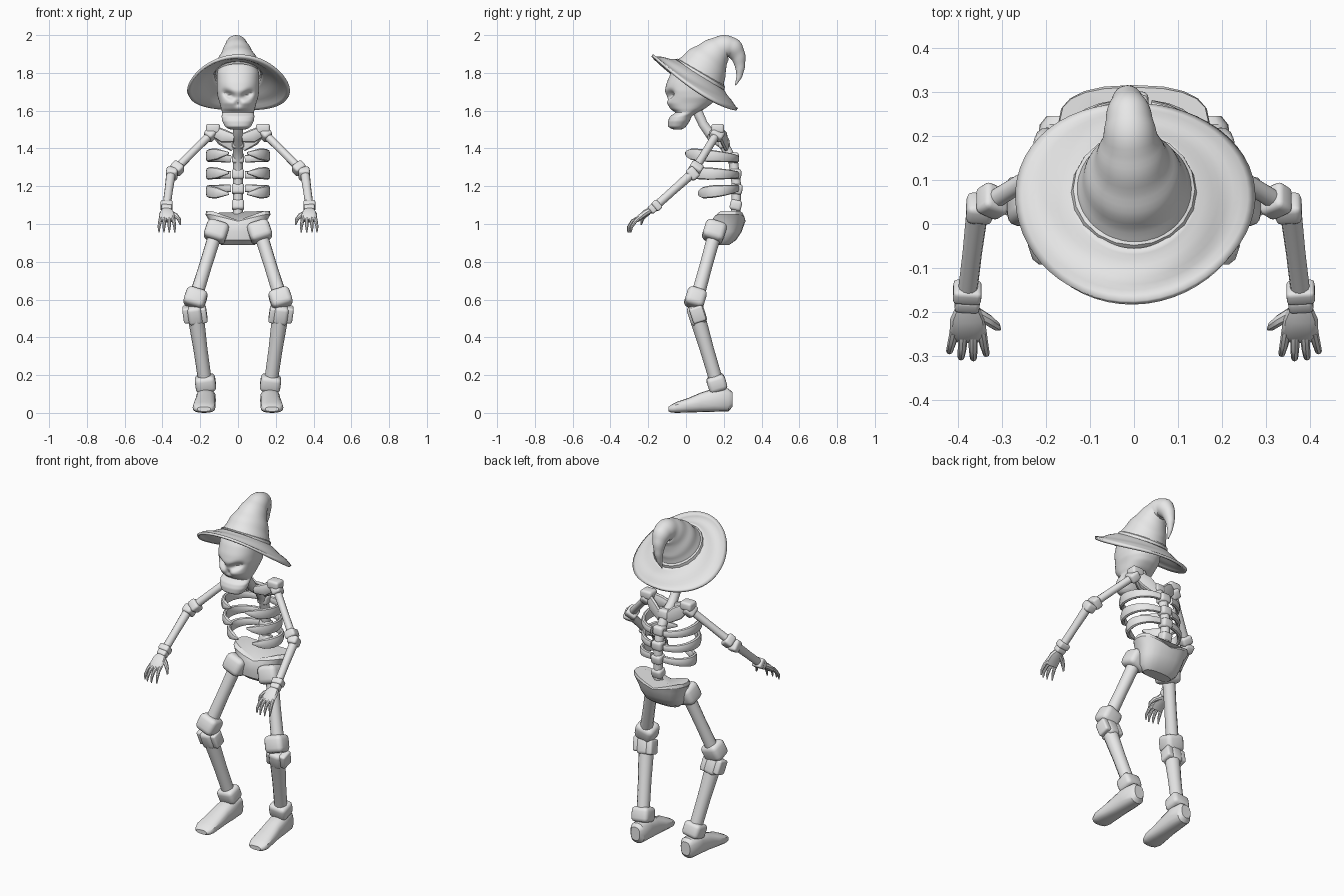
import bpy, bmesh, math
from mathutils import Vector, Matrix

if "Cube" in bpy.data.objects:
    bpy.data.objects.remove(bpy.data.objects["Cube"], do_unlink=True)

X, Y, Z = Vector((1, 0, 0)), Vector((0, 1, 0)), Vector((0, 0, 1))
grey = bpy.data.materials.new("light grey")
grey.use_nodes = True
grey.diffuse_color = (0.8, 0.8, 0.8, 1)
grey.node_tree.nodes["Principled BSDF"].inputs["Base Color"].default_value = (0.8, 0.8, 0.8, 1)


def finish(name, bm, angle=40):
    bmesh.ops.recalc_face_normals(bm, faces=bm.faces)
    mesh = bpy.data.meshes.new(name)
    bm.to_mesh(mesh)
    bm.free()
    mesh.materials.append(grey)
    ob = bpy.data.objects.new(name, mesh)
    bpy.context.collection.objects.link(ob)
    bpy.ops.object.select_all(action="DESELECT")
    ob.select_set(True)
    bpy.context.view_layer.objects.active = ob
    bpy.ops.object.shade_smooth_by_angle(angle=math.radians(angle))
    return ob


def frame(direction, ref):
    t = Vector(direction).normalized()
    u = (ref - t * ref.dot(t)).normalized()
    return u, t.cross(u), t


def loft(name, path, radii, sides=12, ref=X, axis=None, power=1.0, caps=True, shape=None, angle=40):
    """Sweep an elliptical section with per-point radii along a path."""
    pts = [Vector(p) for p in path]
    bm = bmesh.new()
    rings = []
    for i, p in enumerate(pts):
        t = axis or pts[min(i + 1, len(pts) - 1)] - pts[max(i - 1, 0)]
        u, v, _ = frame(t, ref)
        a, b = radii[i] if isinstance(radii[i], tuple) else (radii[i], radii[i])
        ring = []
        for k in range(sides):
            w = 2 * math.pi * k / sides
            c, s = math.cos(w), math.sin(w)
            c, s = math.copysign(abs(c) ** power, c), math.copysign(abs(s) ** power, s)
            co = p + u * a * c + v * b * s
            ring.append(bm.verts.new(shape(co) if shape else co))
        rings.append(ring)
    for r0, r1 in zip(rings, rings[1:]):
        for k in range(sides):
            n = (k + 1) % sides
            bm.faces.new((r0[k], r0[n], r1[n], r1[k]))
    if caps:
        bm.faces.new(rings[0])
        bm.faces.new(rings[-1])
    return finish(name, bm, angle)


def joint(name, centre, size, direction=Z):
    """Rounded block lined up with a bone."""
    bm = bmesh.new()
    bmesh.ops.create_cube(bm, size=1)
    bmesh.ops.scale(bm, vec=size, verts=bm.verts)
    bmesh.ops.bevel(bm, geom=bm.edges[:], offset=min(size) * 0.27, segments=3, profile=0.5, affect="EDGES")
    u, v, t = frame(direction, X)
    bmesh.ops.transform(bm, matrix=Matrix((u, v, t)).transposed().to_4x4(), verts=bm.verts)
    bmesh.ops.translate(bm, vec=centre, verts=bm.verts)
    return finish(name, bm, 50)


def bone(name, a, b, ra, rb):
    a, b = Vector(a), Vector(b)
    return loft(name, [a, a.lerp(b, 0.5), b], [ra, (ra + rb) * 0.47, rb])


def stack(name, rows, **kw):
    """Loft from rows of height, front y, back y, half width."""
    return loft(name, [(0, (f + b) / 2, z) for z, f, b, w in rows],
                [(w, (b - f) / 2) for z, f, b, w in rows], axis=Z, **kw)


def densify(rows, n):
    out = [tuple(p + (q - p) * i / n for p, q in zip(r0, r1))
           for r0, r1 in zip(rows, rows[1:]) for i in range(n)]
    return out + [rows[-1]]


def subdivide(ob):
    ob.modifiers.new("smooth", "SUBSURF").levels = 1
    ob.modifiers["smooth"].render_levels = 1


# Skull with pressed-in eye sockets and nose
def face(co):
    if co.y < 0.02:
        dx = abs(co.x) - 0.05
        dz = co.z - 1.685 - 0.4 * dx
        co.y += 0.04 * math.exp(-(dx / 0.03) ** 2 - (dz / 0.017) ** 2)
        co.y += 0.03 * math.exp(-(co.x / 0.014) ** 2 - ((co.z - 1.64) / 0.016) ** 2)
    return co


skull_rows = [(1.5, -.07, -.02, .045), (1.515, -.095, 0, .068), (1.545, -.096, .02, .084),
              (1.57, -.085, .03, .087), (1.59, -.055, .06, .083), (1.61, -.085, .1, .09),
              (1.64, -.108, .14, .097), (1.67, -.104, .16, .107), (1.705, -.113, .165, .112),
              (1.75, -.102, .165, .113), (1.8, -.08, .155, .112), (1.84, -.052, .14, .098),
              (1.865, -.02, .12, .075), (1.88, .02, .08, .035)]
subdivide(stack("skull", densify(skull_rows, 3), sides=48, power=0.9, shape=face, angle=60))


# Hat: drooping crown, band and wide tilted brim
crown = densify([(.07, 1.785, .135), (.11, 1.85, .112), (.155, 1.905, .08), (.205, 1.94, .06),
                 (.25, 1.93, .052), (.278, 1.885, .036), (.287, 1.83, .024), (.282, 1.78, .014),
                 (.262, 1.735, .003)], 3)
subdivide(loft("hat_crown", [(-.025 * i / len(crown), y, z) for i, (y, z, r) in enumerate(crown)],
               [(r * (1 + .035 * math.sin(i * 2.1)), r * (1.08 + .035 * math.sin(i * 2.1 + 1)))
                for i, (y, z, r) in enumerate(crown)], sides=28, caps=False, angle=60))
loft("hat_band", [(0, .066, 1.778), (0, .07, 1.785), (0, .079, 1.8), (0, .083, 1.807)],
     [(.132, .142), (.143, .153), (.138, .148), (.122, .132)], sides=20, caps=False)

bm = bmesh.new()
SEG, RINGS = 56, 9
rows = []
for i in range(RINGS + 1):
    t = i / RINGS
    row = []
    for k in range(SEG):
        w = 2 * math.pi * k / SEG
        c, s = math.cos(w), math.sin(w)
        wob = 1 + t * 0.02 * math.sin(3 * w + 0.6)
        x = c * (.125 + .143 * t) * wob
        y = .07 - .02 * t + s * (.125 + .1 * t) * wob
        z = 1.75 - .633 * (y - .05) + .05 * (1 - t) ** 1.5 - .045 * t * t * c * c
        z += .006 * math.sin(9 * t + 2 * w) * t
        row.append(bm.verts.new((x, y, z)))
    rows.append(row)
for r0, r1 in zip(rows, rows[1:]):
    for k in range(SEG):
        n = (k + 1) % SEG
        bm.faces.new((r0[k], r1[k], r1[n], r0[n]))
brim = finish("hat_brim", bm, 60)
solid = brim.modifiers.new("thickness", "SOLIDIFY")
solid.thickness = 0.014
solid.offset = 0

# Spine, neck and vertebrae
spine = [(0, .05, 1.62), (0, .09, 1.53), (0, .135, 1.465), (0, .2, 1.42), (0, .25, 1.33),
         (0, .268, 1.2), (0, .262, 1.04)]
loft("spine", spine, [.028, .026, .028, .028, .027, .026, .026], sides=10)
for i, (y, z) in enumerate([(.2, 1.43), (.25, 1.35), (.262, 1.265), (.268, 1.185), (.264, 1.1)]):
    joint(f"vertebra_{i + 1}", (0, y, z), (.066, .062, .056), (0, .15 - .1 * i, -1))

# Pelvis bowl, dipping at the middle of its rim
def hip_rim(co):
    if co.z > 1.0:
        co.z -= .05 * max(0, 1 - abs(co.x) / .14) * (co.z - 1.0) / .07
    return co


stack("pelvis", [(.89, .16, .23, .09), (.915, .13, .265, .12), (.96, .125, .295, .135),
                 (1.01, .13, .31, .148), (1.05, .14, .315, .172), (1.07, .16, .31, .168)],
      sides=20, power=.8, shape=hip_rim, angle=30)

for s, side in ((-1, "right"), (1, "left")):
    def P(x, y, z):
        return Vector((s * x, y, z))

    # Ribs
    for i, (zb, zf, yf) in enumerate([(1.345, 1.375, -.005), (1.26, 1.272, .01), (1.19, 1.16, .065)]):
        path, rad = [], []
        for k in range(13):
            t = k / 12
            w = math.radians(80 - 157 * t)
            mid, ry = (.27 + yf) / 2, (.27 - yf) / 2
            path.append(P(.158 * math.cos(w) ** .8, mid + ry * math.sin(w), zb + (zf - zb) * t))
            h = .02 + .013 * math.sin(math.pi * t ** 1.5)
            rad.append((h * (1 if k < 11 else (.75 if k == 11 else .3)), .013 if k < 12 else .005))
        loft(f"{side}_rib_{i + 1}", path, rad, sides=10, ref=Z, power=.8)

    # Shoulder
    arm = P(-.195, -.12, -.2) * -1
    arm = Vector((s * .195, -.12, -.2))
    loft(f"{side}_collar_bone", [P(.02, .13, 1.455), P(.075, .14, 1.465), P(.135, .165, 1.495)],
         [(.022, .016), (.036, .018), (.028, .018)], ref=Z, sides=10, power=.8)
    loft(f"{side}_shoulder_blade", [P(.02, .215, 1.41), P(.08, .2, 1.455), P(.13, .175, 1.495)],
         [(.03, .012), (.042, .014), (.025, .014)], ref=Z, sides=10, power=.8)
    joint(f"{side}_shoulder_socket", P(.132, .168, 1.505), (.075, .068, .05))
    joint(f"{side}_shoulder_joint", P(.145, .165, 1.475), (.055, .07, .06), arm)

    # Arm
    bone(f"{side}_upper_arm", P(.14, .165, 1.48), P(.325, .05, 1.295), .022, .022)
    joint(f"{side}_elbow_upper", P(.322, .052, 1.295), (.065, .068, .05), arm)
    fore = Vector((s * .02, -.2, -.17))
    joint(f"{side}_elbow_lower", P(.35, .035, 1.267), (.06, .068, .05), fore)
    bone(f"{side}_forearm", P(.355, .03, 1.265), P(.378, -.16, 1.095), .025, .022)
    joint(f"{side}_wrist", P(.378, -.155, 1.098), (.064, .056, .036), fore)
    joint(f"{side}_wrist_cuff", P(.378, -.178, 1.08), (.056, .046, .034), fore)

    # Hand with curled fingers and thumb
    loft(f"{side}_palm", [P(.378, -.185, 1.075), P(.377, -.215, 1.058), P(.376, -.25, 1.03), P(.376, -.262, 1.015)],
         [(.025, .017), (.04, .018), (.042, .015), (.036, .01)], sides=10, power=.8)
    for i, (x0, x1, reach) in enumerate([(.345, .335, -.004), (.365, .364, .006), (.387, .392, .004), (.407, .418, -.01)]):
        loft(f"{side}_finger_{i + 1}", [P(x0, -.245, 1.035), P((x0 + x1) / 2, -.278 - reach, 1.015),
                                        P(x1, -.298 - reach, .985), P(x1, -.302 - reach, .955)],
             [.011, .01, .008, .003], sides=8)
    loft(f"{side}_thumb", [P(.36, -.2, 1.06), P(.33, -.218, 1.045), P(.312, -.232, 1.025), P(.305, -.238, .995)],
         [.014, .013, .01, .004], sides=8, ref=Y)

    # Leg
    thigh = Vector((s * .1, -.09, -.29))
    shin = Vector((-s * .045, .1, -.31))
    joint(f"{side}_hip_joint", P(.114, .15, .96), (.12, .115, .105), thigh)
    bone(f"{side}_thigh", P(.122, .15, .94), P(.222, .062, .62), .036, .036)
    joint(f"{side}_knee_upper", P(.225, .05, .607), (.115, .105, .1), thigh)
    joint(f"{side}_knee_lower", P(.228, .058, .52), (.075, .09, .1), shin)
    for dx in (-.042, .042):
        joint(f"{side}_knee_lobe", P(.228 + dx, .062, .522), (.042, .072, .085), shin)
    bone(f"{side}_shin", P(.222, .062, .5), P(.175, .16, .17), .043, .036)
    joint(f"{side}_ankle", P(.172, .163, .157), (.108, .1, .085), shin)

    # Foot
    foot = [(.168, .245, .075, .03, .04), (.168, .225, .072, .046, .06), (.17, .15, .072, .053, .062),
            (.173, .08, .06, .053, .052), (.177, .01, .044, .058, .038), (.18, -.05, .033, .06, .029),
            (.18, -.08, .026, .05, .02), (.18, -.092, .024, .035, .012)]
    loft(f"{side}_foot", [P(x, y, z - .004) for x, y, z, a, b in foot],
         [(a, b) for x, y, z, a, b in foot], sides=16, axis=-Y, power=.75, angle=35)
